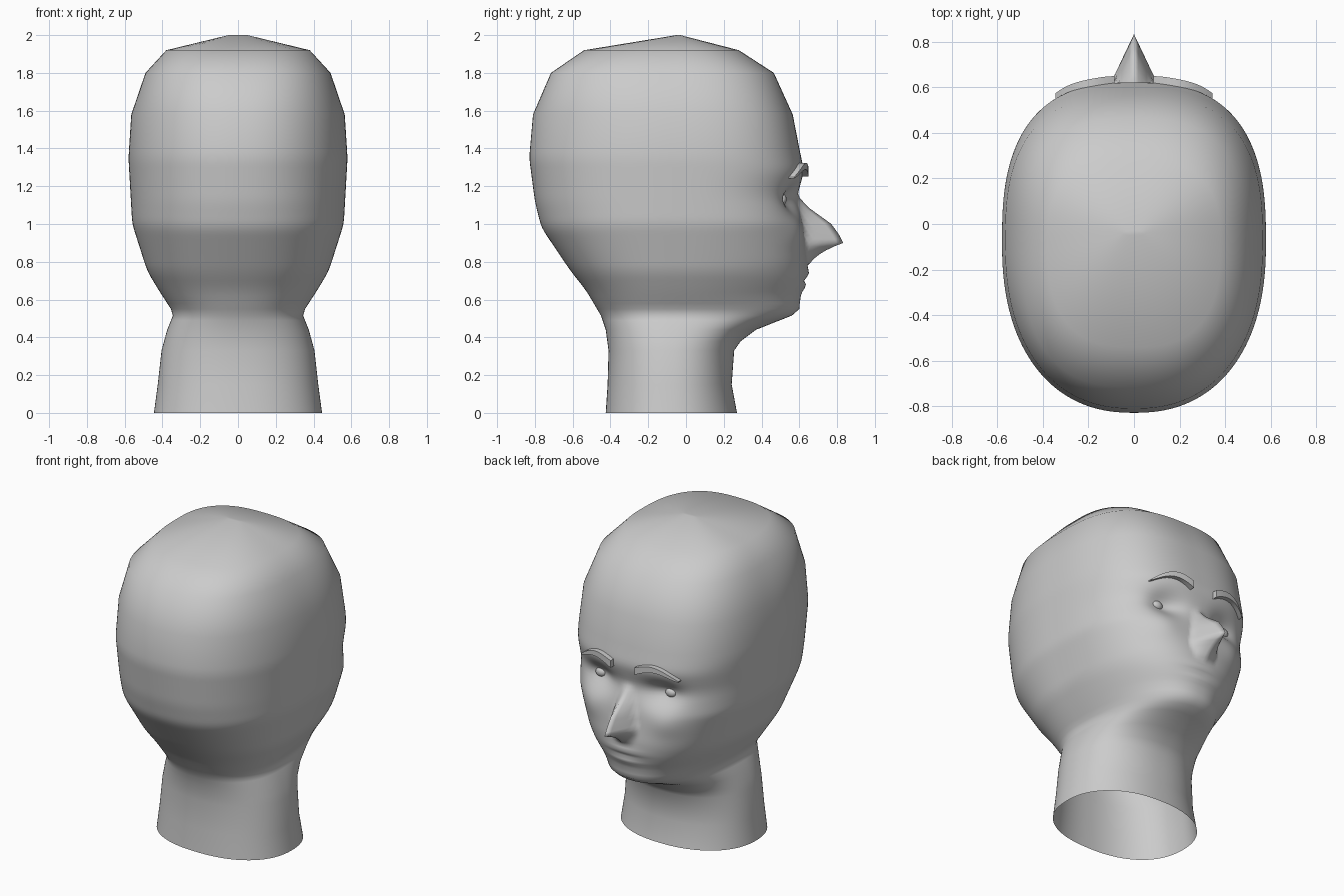
import bpy
import bmesh
from math import cos, sin, pi, exp
from mathutils import Matrix

default = bpy.data.objects.get("Cube")
if default:
    bpy.data.objects.remove(default, do_unlink=True)

grey = bpy.data.materials.new("plain_grey")
grey.use_nodes = True
COLOR = (0.6, 0.6, 0.6, 1.0)
grey.diffuse_color = COLOR
grey.node_tree.nodes["Principled BSDF"].inputs["Base Color"].default_value = COLOR

SEGMENTS = 192
CENTRE_Y = -0.08
FACE_LOW, FACE_HIGH = 0.61, 1.41

# Outlines as (height, value) pairs
WIDTH = [(0, .445), (.15, .425), (.33, .405), (.44, .375), (.515, .345), (.55, .355),
         (.65, .42), (.75, .48), (1, .56), (1.35, .58), (1.58, .565), (1.8, .49),
         (1.92, .38), (2, .05)]
BACK = [(0, -.425), (.15, -.415), (.33, -.41), (.44, -.425), (.515, -.45), (.65, -.53),
        (.75, -.61), (.98, -.765), (1.12, -.8), (1.35, -.83), (1.58, -.81), (1.8, -.715),
        (1.92, -.54), (2, -.05)]
FRONT = [(0, .27), (.16, .24), (.33, .255), (.38, .29), (.44, .37), (.515, .56), (.55, .6),
         (.62, .605), (.7, .635), (.8, .645), (1, .62), (1.15, .59), (1.28, .625),
         (1.4, .6), (1.58, .565), (1.8, .465), (1.92, .28), (2, -.03)]
ROUNDNESS = [(.6, 2.2), (1, 2.7)]
NOSE = [(.78, 0), (.83, .05), (.87, .12), (.9, .2), (.94, .185), (1, .15), (1.08, .055), (1.15, 0)]
NOSE_WIDTH = [(.78, .07), (.88, .1), (1.15, .045)]


def lookup(table, z):
    if z <= table[0][0]:
        return table[0][1]
    for (z0, v0), (z1, v1) in zip(table, table[1:]):
        if z <= z1:
            return v0 + (v1 - v0) * (z - z0) / (z1 - z0)
    return table[-1][1]


def outline(table, z):
    """Linear outline, softened over the face."""
    if FACE_LOW < z < FACE_HIGH:
        return sum(lookup(table, z + d) for d in (-.03, -.015, 0, .015, .03)) / 5
    return lookup(table, z)


def bump(x, z, cx, cz, sx, sz):
    return exp(-((abs(x) - cx) / sx) ** 2 - ((z - cz) / sz) ** 2)


def features(x, z):
    """Forward offset of nose, eye sockets, cheeks and mouth."""
    nose = lookup(NOSE, z) * max(0, 1 - abs(x) / lookup(NOSE_WIDTH, z))
    socket = -.06 * bump(x, z, .22, 1.13, .11, .075)
    cheek = .015 * bump(x, z, .27, .95, .1, .08)
    lips = .012 * bump(x, z, 0, .74, .12, .025) + .01 * bump(x, z, 0, .67, .1, .025)
    groove = -.012 * bump(x, z, 0, .705, .13, .012)
    return nose + socket + cheek + lips + groove


def surface_y(x, z, front=True):
    w = outline(WIDTH, z)
    back = outline(BACK, z)
    cy = max(CENTRE_Y, back + .01)
    n = lookup(ROUNDNESS, z) if front or z > 1.7 else 2.3
    s = (1 - min(1, abs(x / w)) ** n) ** (1 / n)
    if front:
        return cy + (outline(FRONT, z) - cy) * s + features(x, z)
    return cy + (back - cy) * s


def finish(name, bm, angle=None):
    mesh = bpy.data.meshes.new(name)
    bm.to_mesh(mesh)
    bm.free()
    mesh.materials.append(grey)
    obj = bpy.data.objects.new(name, mesh)
    bpy.context.collection.objects.link(obj)
    for p in mesh.polygons:
        p.use_smooth = True
    if angle:
        bpy.ops.object.select_all(action='DESELECT')
        obj.select_set(True)
        bpy.context.view_layer.objects.active = obj
        bpy.ops.object.shade_smooth_by_angle(angle=angle)
    return obj


# Head and neck: stacked rings, open at the neck
levels = [0, .15, .33, .38, .44, .49, .515, .55, .58]
levels += [.62 + .02 * i for i in range(40)]
levels += [1.58, 1.8, 1.92, 2]
bm = bmesh.new()
rings = []
for z in levels:
    w = outline(WIDTH, z)
    ring = []
    for j in range(SEGMENTS):
        t = 2 * pi * j / SEGMENTS
        x = w * cos(t)
        ring.append(bm.verts.new((x, surface_y(x, z, j <= SEGMENTS // 2), z)))
    rings.append(ring)
for low, high in zip(rings, rings[1:]):
    for j in range(SEGMENTS):
        k = (j + 1) % SEGMENTS
        bm.faces.new((low[j], low[k], high[k], high[j]))
bm.faces.new(rings[-1])
finish("head_and_neck", bm)


# Eyes and eyebrows, mirrored left and right
def make_eye(name, side):
    bm = bmesh.new()
    bmesh.ops.create_uvsphere(bm, u_segments=24, v_segments=12, radius=1)
    place = Matrix.Translation((side * .25, surface_y(.25, 1.13), 1.13))
    bm.transform(place @ Matrix.Diagonal((.035, .022, .028, 1)))
    finish(name, bm)


def make_eyebrow(name, side, steps=16):
    bm = bmesh.new()
    sections = []
    for i in range(steps + 1):
        t = i / steps
        x = .085 + .26 * t
        z = 1.275 - .03 * t + .045 * sin(pi * t)
        half = .003 + .02 * (1 - t) ** .6
        section = []
        for dz, out in ((-half, -.02), (-half, .03), (half, .03), (half, -.02)):
            section.append(bm.verts.new((side * x, surface_y(x, z) + out, z + dz)))
        sections.append(section)
    for a, b in zip(sections, sections[1:]):
        for j in range(4):
            k = (j + 1) % 4
            bm.faces.new((a[j], a[k], b[k], b[j]))
    bm.faces.new(sections[0])
    bm.faces.new(sections[-1])
    bmesh.ops.recalc_face_normals(bm, faces=bm.faces)
    finish(name, bm, angle=pi / 6)


for label, side in (("left", 1), ("right", -1)):
    make_eye(label + "_eye", side)
    make_eyebrow(label + "_eyebrow", side)
